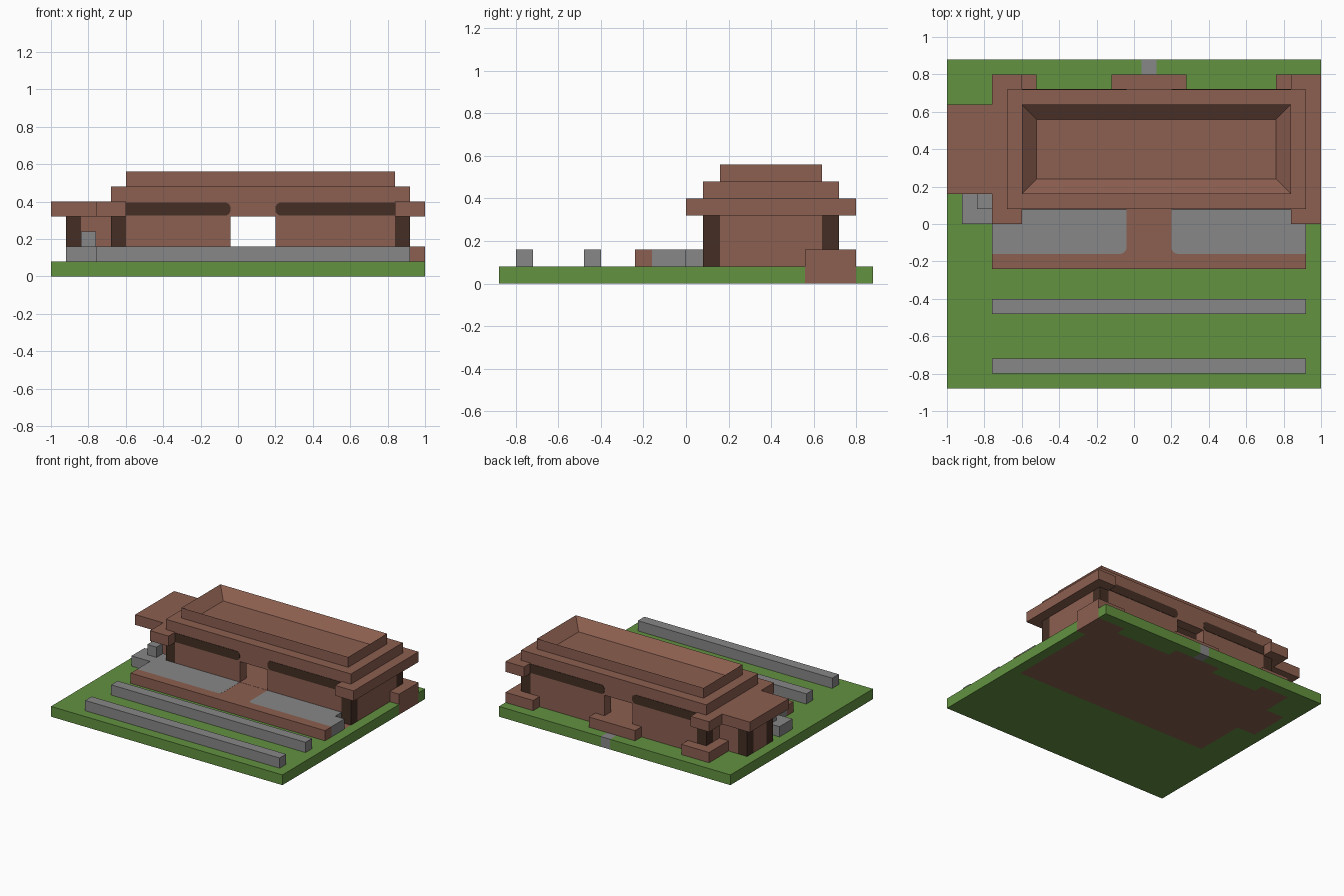
import bpy, bmesh, math
from mathutils import Vector

cube = bpy.data.objects.get("Cube")
if cube:
    bpy.data.objects.remove(cube, do_unlink=True)

U = 0.08  # block size


def material(name, rgb):
    m = bpy.data.materials.new(name)
    m.use_nodes = True
    m.diffuse_color = (*rgb, 1)
    m.node_tree.nodes["Principled BSDF"].inputs["Base Color"].default_value = (*rgb, 1)
    return m


BROWN = material("clay brown", (0.262, 0.114, 0.08))
GREEN = material("grass green", (0.122, 0.287, 0.051))
GREY = material("stone grey", (0.242, 0.242, 0.242))
DARK = material("dark wood", (0.058, 0.028, 0.018))


def finish(name, bm, *mats):
    bmesh.ops.recalc_face_normals(bm, faces=bm.faces)
    me = bpy.data.meshes.new(name)
    bm.to_mesh(me)
    bm.free()
    for m in mats:
        me.materials.append(m)
    ob = bpy.data.objects.new(name, me)
    bpy.context.collection.objects.link(ob)
    return ob


def box_mesh(x, y, z):
    bm = bmesh.new()
    bmesh.ops.create_cube(bm, size=1)
    for v in bm.verts:
        v.co = [lo + (c + 0.5) * (hi - lo) for c, (lo, hi) in zip(v.co, (x, y, z))]
    return bm


def box(name, mat, x, y, z):
    return finish(name, box_mesh(x, y, z), mat)


def prism(name, mat, outline, lo, hi, place):
    """Extrude a 2D outline; a third value on a point rounds that corner."""
    pts = []
    for i, p in enumerate(outline):
        c = Vector(p[:2])
        if len(p) == 2:
            pts.append(c)
            continue
        a = (Vector(outline[i - 1][:2]) - c).normalized() * p[2]
        b = (Vector(outline[(i + 1) % len(outline)][:2]) - c).normalized() * p[2]
        for k in range(6):
            t = math.pi / 2 * k / 5
            pts.append(c + a * (1 - math.sin(t)) + b * (1 - math.cos(t)))
    bm = bmesh.new()
    face = bm.faces.new([bm.verts.new(place(u, v, lo)) for u, v in pts])
    out = bmesh.ops.extrude_face_region(bm, geom=[face])["geom"]
    shift = Vector(place(0, 0, hi)) - Vector(place(0, 0, lo))
    bmesh.ops.translate(bm, vec=shift, verts=[g for g in out if isinstance(g, bmesh.types.BMVert)])
    return finish(name, bm, mat)


def flat(u, v, w):
    return (u, v, w)


def upright(u, v, w):
    return (u, w, v)


LOW, STEP, EAVE, TOP = U, 2 * U, 4 * U, 5 * U
ground = (LOW, STEP)

# Ground slab: grass with the building's foundation let into it
foundation = [(-0.76, 0.92, -0.16, 0.72), (-0.92, -0.6, 0.24, 0.56), (-0.12, 0.28, 0.72, 0.8),
              (0.76, 1, 0.56, 0.8), (-0.76, -0.52, 0.56, 0.8)]
bm = bmesh.new()
bmesh.ops.create_grid(bm, x_segments=25, y_segments=22, size=1)
for v in bm.verts:
    v.co.y *= 0.88
out = bmesh.ops.extrude_face_region(bm, geom=bm.faces[:])["geom"]
bmesh.ops.translate(bm, vec=(0, 0, U), verts=[g for g in out if isinstance(g, bmesh.types.BMVert)])
bmesh.ops.recalc_face_normals(bm, faces=bm.faces)
for f in bm.faces:
    c = f.calc_center_median() - f.normal * 0.02
    if any(a < c.x < b and d < c.y < e for a, b, d, e in foundation):
        f.material_index = 1
    elif 0.04 < c.x < 0.12 and c.y > 0.8:
        f.material_index = 2
finish("ground", bm, GREEN, BROWN, GREY)

# Garden kerbs and front border
for i, y in enumerate((-0.8, -0.48)):
    box(f"garden_kerb_{i + 1}", GREY, (-0.76, 0.92), (y, y + U), ground)
box("front_border", BROWN, (-0.76, 0.92), (-0.24, -0.16), ground)

# Terrace with a path in the middle
box("path", BROWN, (-0.08, 0.24), (-0.16, 0.08), (LOW, STEP - 0.001))
prism("terrace_right", GREY, [(-0.76, -0.16), (-0.04, -0.16, 0.035), (-0.04, 0.08), (-0.76, 0.08)],
      LOW, STEP, flat)
prism("terrace_left", GREY, [(0.2, 0.08), (0.2, -0.16, 0.035), (0.92, -0.16), (0.92, 0),
                             (0.84, 0), (0.84, 0.08)], LOW, STEP, flat)
box("side_paving", GREY, (-0.92, -0.68), (0, 0.16), ground)
box("paving_block", GREY, (-0.84, -0.76), (0.08, 0.16), (STEP, STEP + U))

# Floor, back step and corner planters
box("floor", BROWN, (-0.6, 0.84), (0.16, 0.64), ground)
box("back_step", BROWN, (-0.12, 0.28), (0.72, 0.8), ground)
box("back_planter_left", BROWN, (0.76, 1), (0.56, 0.8), ground)
box("back_planter_right", BROWN, (-0.76, -0.52), (0.56, 0.8), ground)

# Front and back walls with doorway and window strips
for side, y, face in (("front", 0.08, 0.08), ("back", 0.64, 0.72)):
    depth = (y, y + U)
    box(f"{side}_wall_right", BROWN, (-0.6, -0.04), depth, (LOW, EAVE))
    box(f"{side}_wall_left", BROWN, (0.2, 0.84), depth, (LOW, EAVE))
    box(f"{side}_sill", BROWN, (-0.04, 0.2), depth, ground)
    box(f"{side}_lintel", BROWN, (-0.6, 0.84), depth, (EAVE, TOP))
    for name, outer, inner in (("right", -0.6, -0.04), ("left", 0.84, 0.2)):
        lo, hi = EAVE + 0.005, TOP - 0.005
        prism(f"{side}_window_{name}", DARK,
              [(outer, lo), (inner, lo, 0.03), (inner, hi, 0.03), (outer, hi)],
              face - 0.003, face + 0.003, upright)

# Side walls, corner posts and side eaves
for side, x, eave in (("right", -0.68, (-0.76, -0.6)), ("left", 0.84, (0.84, 1))):
    box(f"side_wall_{side}", BROWN, (x, x + U), (0.16, 0.64), (LOW, EAVE))
    box(f"eave_{side}", BROWN, eave, (0, 0.8), (EAVE, TOP))
    for end, y in (("front", 0.08), ("back", 0.64)):
        box(f"{end}_post_{side}", DARK, (x, x + U), (y, y + U), (LOW, EAVE))

# Side wing with its canopy
box("wing_wall", BROWN, (-0.84, -0.68), (0.24, 0.56), (LOW, EAVE))
box("wing_end_wall", BROWN, (-0.92, -0.84), (0.32, 0.48), (LOW, EAVE))
for end, y in (("front", 0.24), ("back", 0.48)):
    box(f"wing_post_{end}", DARK, (-0.92, -0.84), (y, y + U), (LOW, EAVE))
box("wing_canopy", BROWN, (-1, -0.76), (0.16, 0.64), (EAVE, TOP))

# Stepped roof with a sunken top
box("roof_slab", BROWN, (-0.68, 0.92), (0.08, 0.72), (TOP, 6 * U))
bm = box_mesh((-0.6, 0.84), (0.16, 0.64), (6 * U, 7 * U))
bm.normal_update()
top = max(bm.faces, key=lambda f: f.calc_center_median().z)
bmesh.ops.inset_region(bm, faces=[top], thickness=U, use_even_offset=True)
bmesh.ops.translate(bm, vec=(0, 0, 0.002 - U), verts=top.verts[:])
finish("roof_parapet", bm, BROWN)
